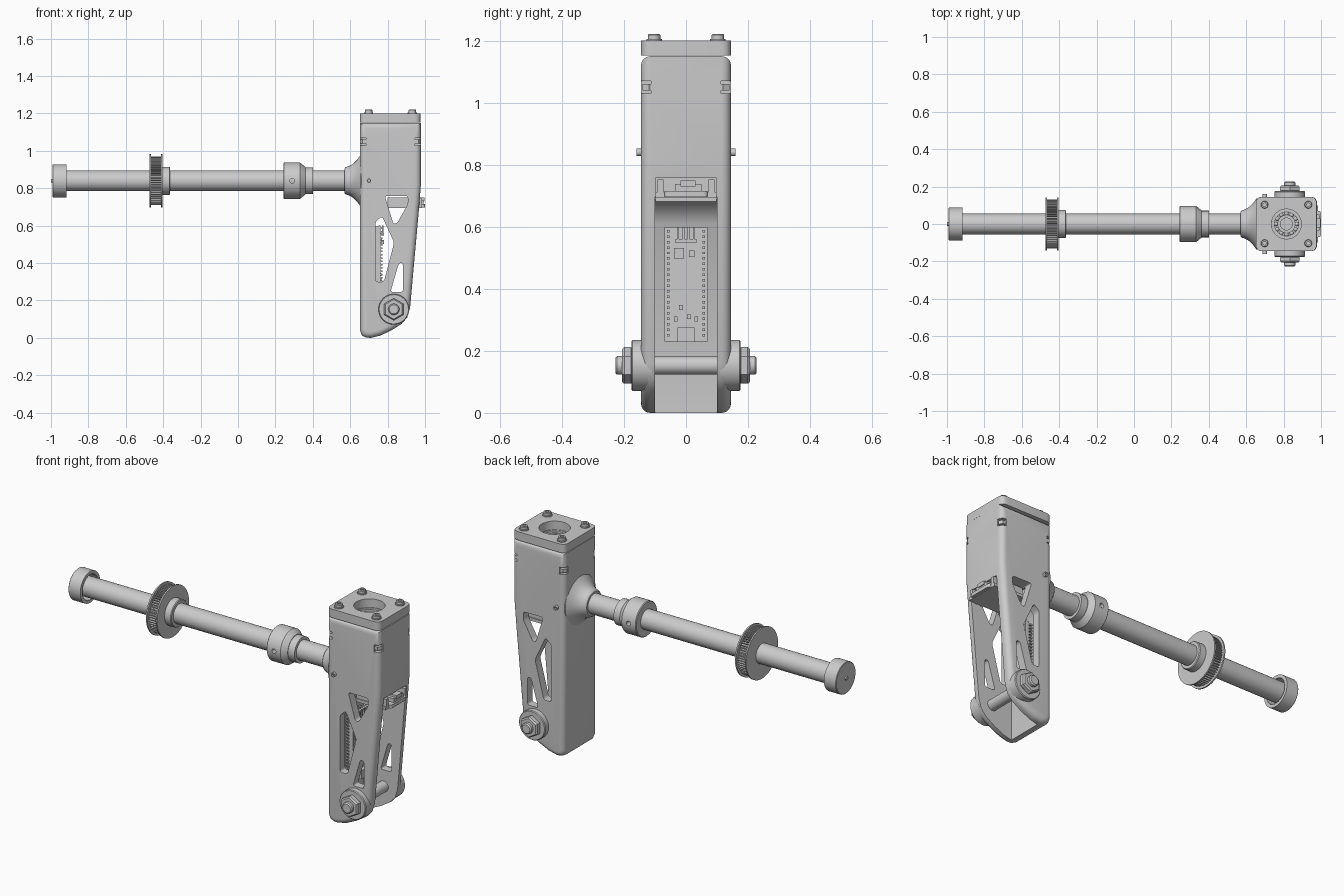
import bpy, bmesh, math
from mathutils import Matrix, Vector

cube = bpy.data.objects.get("Cube")
if cube:
    bpy.data.objects.remove(cube)

grey = bpy.data.materials.new("plain grey")
grey.use_nodes = True
GREY = (0.6, 0.6, 0.6, 1)
grey.diffuse_color = GREY
grey.node_tree.nodes["Principled BSDF"].inputs["Base Color"].default_value = GREY

AXES = {"x": lambda u, v, t: (t, u, v), "y": lambda u, v, t: (u, t, v), "z": lambda u, v, t: (u, v, t)}


def finish(name, bm):
    bmesh.ops.recalc_face_normals(bm, faces=bm.faces)
    mesh = bpy.data.meshes.new(name)
    bm.to_mesh(mesh)
    bm.free()
    mesh.materials.append(grey)
    mesh.shade_smooth()
    mesh.set_sharp_from_angle(angle=math.radians(35))
    ob = bpy.data.objects.new(name, mesh)
    bpy.context.collection.objects.link(ob)
    return ob


def rounded(pts, r, steps=5):
    """Replace every corner of an outline with a small curve."""
    out = []
    for i, p in enumerate(pts):
        p, a, b = Vector(p), Vector(pts[i - 1]), Vector(pts[(i + 1) % len(pts)])
        s = p + (a - p).normalized() * min(r, 0.45 * (a - p).length)
        e = p + (b - p).normalized() * min(r, 0.45 * (b - p).length)
        for k in range(steps + 1):
            t = k / steps
            out.append(tuple(s * (1 - t) ** 2 + p * 2 * t * (1 - t) + e * t * t))
    return out


def loft(name, sections, axis):
    """Skin a list of (position, outline) sections and cap both ends."""
    bm = bmesh.new()
    rings = [[bm.verts.new(AXES[axis](u, v, t)) for u, v in pts] for t, pts in sections]
    n = len(rings[0])
    for p, q in zip(rings, rings[1:]):
        for i in range(n):
            j = (i + 1) % n
            bm.faces.new((p[i], p[j], q[j], q[i]))
    bm.faces.new(rings[0])
    bm.faces.new(rings[-1])
    return finish(name, bm)


def prism(name, pts, lo, hi, axis):
    return loft(name, [(lo, pts), (hi, pts)], axis)


def box(name, x, y, z, corner=0):
    pts = [(x[0], y[0]), (x[1], y[0]), (x[1], y[1]), (x[0], y[1])]
    return prism(name, rounded(pts, corner) if corner else pts, z[0], z[1], "z")


def lathe(name, pts, axis, centre, n=48, turn=0.0):
    """Profile of (distance along axis, radius) spun round the axis."""
    bm = bmesh.new()
    rings = [[bm.verts.new(Vector(AXES[axis](r * math.cos(a), r * math.sin(a), t)) + Vector(centre))
              for a in (turn + math.tau * i / n for i in range(n))] for t, r in pts]
    if pts[0][1] > 0:
        rings.append(rings[0])
    for p, q in zip(rings, rings[1:]):
        for i in range(n):
            j = (i + 1) % n
            bm.faces.new((p[i], p[j], q[j], q[i]))
    bmesh.ops.remove_doubles(bm, verts=bm.verts, dist=1e-5)
    return finish(name, bm)


def rod(name, lo, hi, r, axis, centre, n=32, turn=0.0, soft=0.0):
    pts = [(lo, 0), (lo, r - soft), (lo + soft, r), (hi - soft, r), (hi, r - soft), (hi, 0)]
    return lathe(name, pts if soft else [(lo, 0), (lo, r), (hi, r), (hi, 0)], axis, centre, n, turn)


def cut(ob, cutters):
    for c in cutters:
        c.hide_render = True
        m = ob.modifiers.new("cut", "BOOLEAN")
        m.operation, m.object, m.solver = "DIFFERENCE", c, "MANIFOLD"
    dg = bpy.context.evaluated_depsgraph_get()
    mesh = bpy.data.meshes.new_from_object(ob.evaluated_get(dg))
    ob.modifiers.clear()
    ob.data = mesh
    mesh.set_sharp_from_angle(angle=math.radians(35))
    for c in cutters:
        bpy.data.objects.remove(c)


def inset(pts, d, top):
    """Move a counter-clockwise outline inward, leaving its top edge in place."""
    out = []
    for i, p in enumerate(pts):
        p = Vector(p)
        a = (p - Vector(pts[i - 1])).normalized()
        b = (Vector(pts[(i + 1) % len(pts)]) - p).normalized()
        na, nb = Vector((-a.y, a.x)), Vector((-b.y, b.x))
        q = p + (na + nb) * d / (1 + na.dot(nb))
        out.append((q.x, top if p.y >= top else q.y))
    return out


HX, AZ = 0.815, 0.84          # housing centre, shaft height
BX, BZ = 0.833, 0.153         # cross bolt
X0, X1, W, R = 0.652, 0.978, 0.145, 0.03

# Housing with rounded long edges and tapered open leg
outline = [(X0, 1.15), (X0, 0.04), (0.662, 0.014), (0.685, 0.002), (0.71, 0), (0.76, 0.012), (0.82, 0.04),
           (0.875, 0.075), (0.905, 0.11), (0.92, 0.16), (0.965, 0.66), (X1, 0.82), (X1, 1.15)]
angles = [math.pi / 2 * k / 6 for k in range(7)]
half = [(W - R + R * math.sin(a), inset(outline, R * (1 - math.cos(a)), 1.15)) for a in angles]
housing = loft("housing", [(-y, pts) for y, pts in reversed(half)] + half, "y")

channel = [(0.71, -0.1), (1.1, -0.1), (1.1, 0.70), (0.80, 0.69), (0.75, 0.67), (0.71, 0.61)]
windows = [[(0.785, 0.76), (0.908, 0.76), (0.908, 0.715), (0.85, 0.612), (0.83, 0.612)],
           [(0.735, 0.30), (0.78, 0.30), (0.835, 0.51), (0.77, 0.65), (0.735, 0.62)],
           [(0.815, 0.245), (0.882, 0.245), (0.882, 0.40), (0.86, 0.40)]]
cutters = [prism("channel_cutter", channel, -0.1, 0.1, "y"),
           box("pocket_cutter", (0.78, 1.1), (-0.099, 0.099), (0.66, 0.757)),
           rod("bore_cutter", 1.02, 1.3, 0.08, "z", (HX, 0, 0))]
cutters += [prism("window_cutter", rounded(w, 0.015), -0.3, 0.3, "y") for w in windows]
corners = [(sx, sy) for sx in (-1, 1) for sy in (-1, 1)]
for sx, sy in corners:
    cx, cy = HX + sx * 0.163, sy * W
    cutters.append(box("notch_cutter", (cx - 0.032, cx + 0.032), (cy - 0.032, cy + 0.032), (1.03, 1.07)))
cut(housing, cutters)

# Top plate, corner screws and trapped nuts
plate = box("top_plate", (X0, X1 - 0.002), (-W, W), (1.152, 1.2), corner=0.035)
cut(plate, [rod("plate_bore_cutter", 1.0, 1.3, 0.08, "z", (HX, 0, 0))])
for sx, sy in corners:
    at = (HX + sx * 0.117, sy * 0.103, 0)
    lathe("plate_screw", [(1.19, 0), (1.19, 0.025), (1.206, 0.025), (1.206, 0.02), (1.218, 0.02),
                          (1.222, 0.017), (1.222, 0.009), (1.21, 0.009), (1.21, 0)], "z", at, 24)
    rod("trapped_nut", 1.04, 1.06, 0.024, "z", (HX + sx * 0.138, sy * 0.12, 0), 6)

# Ball bearing inside the bore
lathe("bearing_outer_ring", [(1.10, 0.064), (1.10, 0.08), (1.14, 0.08), (1.14, 0.064)], "z", (HX, 0, 0))
lathe("bearing_inner_ring", [(1.10, 0.032), (1.10, 0.048), (1.14, 0.048), (1.14, 0.032)], "z", (HX, 0, 0))
for i in range(12):
    a = math.tau * i / 12
    bm = bmesh.new()
    spot = Matrix.Translation((HX + 0.056 * math.cos(a), 0.056 * math.sin(a), 1.125))
    bmesh.ops.create_uvsphere(bm, u_segments=12, v_segments=8, radius=0.0125, matrix=spot)
    finish("bearing_ball", bm)

# Cross bolt with bosses, hex nuts and side pins
rod("cross_bolt", -0.228, 0.228, 0.03, "y", (BX, 0, BZ), soft=0.006)
for s in (-1, 1):
    lathe("bolt_boss", [(s * 0.11, 0.03), (s * 0.11, 0.082), (s * 0.172, 0.082),
                        (s * 0.176, 0.078), (s * 0.176, 0.03)], "y", (BX, 0, BZ))
    nut = [(s * 0.17, 0), (s * 0.17, 0.052), (s * 0.178, 0.059), (s * 0.199, 0.059), (s * 0.207, 0.052), (s * 0.207, 0)]
    lathe("hex_nut", nut, "y", (BX, 0, BZ), 6, math.pi / 6)
    lathe("side_pin", [(s * 0.13, 0), (s * 0.13, 0.012), (s * 0.16, 0.012), (s * 0.16, 0.006),
                       (s * 0.15, 0.006), (s * 0.15, 0)], "y", (0.70, 0, AZ), 16)

# Shaft, flared socket and stop collar
C = (0, 0, AZ)
rod("shaft", -0.985, 0.66, 0.055, "x", C, 48)
flare = [(0.57, 0), (0.57, 0.066), (0.576, 0.073), (0.59, 0.077), (0.605, 0.084), (0.62, 0.095),
         (0.637, 0.112), (0.654, 0.136), (0.66, 0.136), (0.66, 0)]
lathe("shaft_socket", flare, "x", C, 64)
collar = lathe("stop_collar", [(0.243, 0.05), (0.243, 0.093), (0.247, 0.097), (0.331, 0.097), (0.338, 0.092),
                               (0.36, 0.074), (0.36, 0.071), (0.40, 0.071), (0.40, 0.05)], "x", C)
cut(collar, [rod("set_screw_cutter", -0.2, 0.2, 0.013, "y", (0.29, 0, AZ), 20)])

# Toothed belt pulley
teeth = []
for i in range(60):
    for f, r in ((0, 0.118), (0.45, 0.118), (0.55, 0.130), (0.9, 0.130)):
        a = math.tau * (i + f) / 60
        teeth.append((r * math.cos(a), AZ + r * math.sin(a)))
prism("pulley_teeth", teeth, -0.466, -0.408, "x")
for x in (-0.472, -0.411):
    rod("pulley_flange", x, x + 0.008, 0.142, "x", C, 64)
rod("pulley_hub", -0.41, -0.363, 0.075, "x", C, 48, soft=0.004)

# End cup with centre pin
lathe("end_cup", [(-0.992, 0), (-0.992, 0.085), (-0.989, 0.088), (-0.917, 0.088), (-0.917, 0.070),
                  (-0.965, 0.070), (-0.965, 0)], "x", C)
rod("end_pin", -1.0, -0.98, 0.01, "x", C, 16)

# Connector tray at the top of the channel
box("connector_tray", (0.785, 0.985), (-0.098, 0.098), (0.695, 0.712))
for s in (-1, 1):
    y0, y1 = sorted((s * 0.072, s * 0.092))
    box("connector_guide", (0.80, 0.985), (y0, y1), (0.70, 0.752))
box("connector_lip", (0.94, 1.0), (-0.07, 0.07), (0.697, 0.716), corner=0.015)
box("connector_body", (0.80, 0.992), (-0.036, 0.05), (0.714, 0.738))
box("connector_key", (0.80, 0.997), (-0.018, 0.03), (0.73, 0.75))

# Circuit board with pin rows and components
box("circuit_board", (0.75, 0.762), (-0.07, 0.07), (0.23, 0.60))
for y in (-0.058, 0.058):
    box("pin_strip", (0.735, 0.75), (y - 0.008, y + 0.008), (0.24, 0.595))
    for i in range(20):
        z = 0.25 + i * 0.0177
        box("header_pin", (0.71, 0.772), (y - 0.004, y + 0.004), (z - 0.004, z + 0.004))
box("usb_socket", (0.76, 0.785), (-0.028, 0.028), (0.228, 0.276))
box("chip", (0.76, 0.77), (-0.038, -0.006), (0.497, 0.532))
box("push_button", (0.76, 0.78), (0.01, 0.028), (0.503, 0.523))
box("plug_base", (0.76, 0.78), (-0.034, 0.034), (0.548, 0.56))
for y in (-0.025, -0.008, 0.008, 0.025):
    box("plug_pin", (0.77, 0.777), (y - 0.003, y + 0.003), (0.555, 0.60))
for y, z in ((-0.016, 0.34), (0.01, 0.31), (-0.033, 0.302), (0.033, 0.302)):
    box("small_part", (0.76, 0.768), (y - 0.006, y + 0.006), (z - 0.008, z + 0.008))
